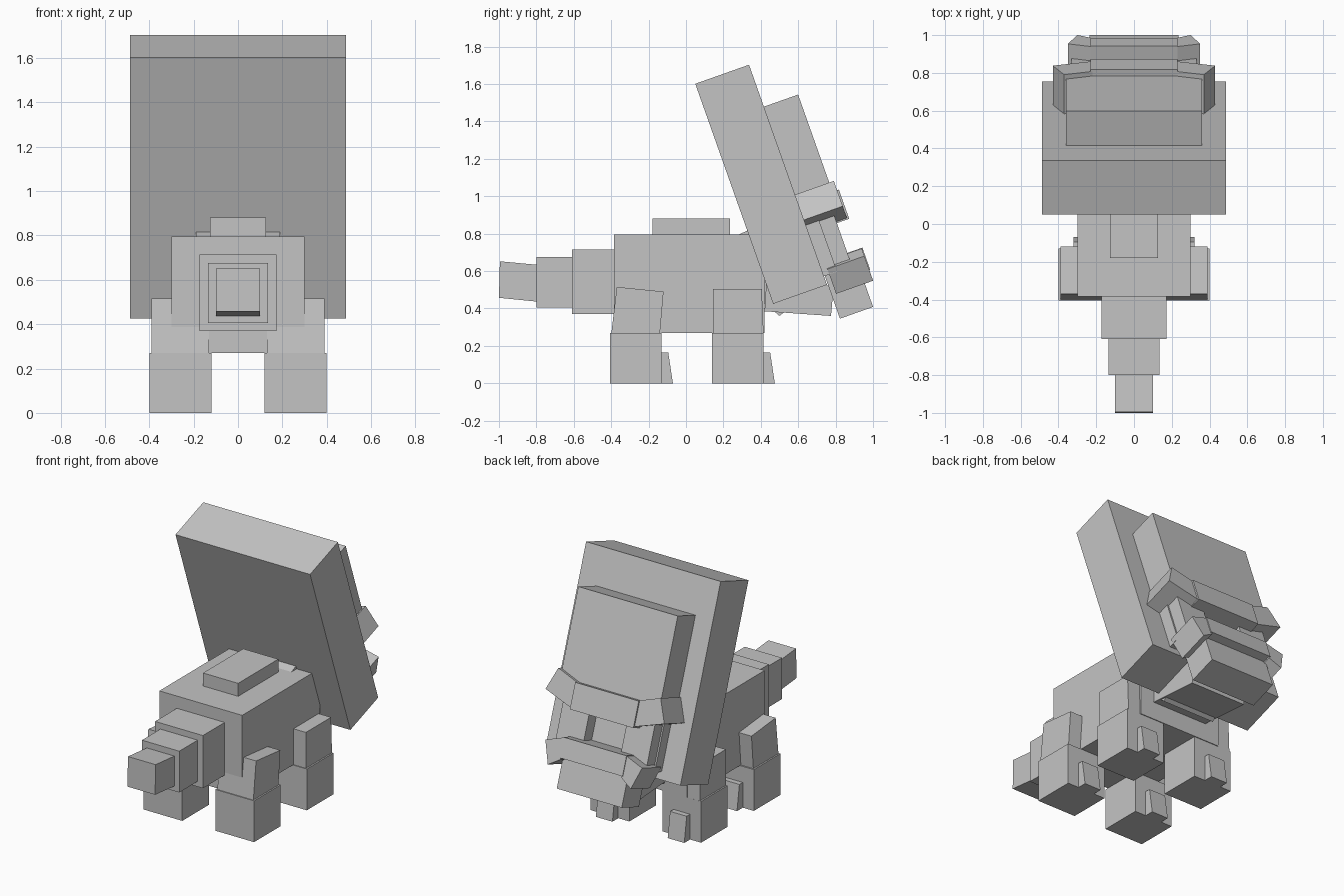
import bpy, bmesh, math
from mathutils import Matrix, Vector

old = bpy.data.objects.get("Cube")
if old:
    bpy.data.objects.remove(old, do_unlink=True)

grey = bpy.data.materials.new("stone_grey")
grey.use_nodes = True
colour = (0.55, 0.55, 0.55, 1)
grey.diffuse_color = colour
grey.node_tree.nodes["Principled BSDF"].inputs["Base Color"].default_value = colour

# Head frame: x sideways, y out of the face, z up along the leaning shield
HEAD = Matrix.Translation((0, 0.337, 1.703)) @ Matrix.Rotation(math.radians(19.5), 4, 'X')


def finish(name, bm, frame):
    bmesh.ops.recalc_face_normals(bm, faces=bm.faces)
    mesh = bpy.data.meshes.new(name)
    bm.to_mesh(mesh)
    bm.free()
    mesh.materials.append(grey)
    obj = bpy.data.objects.new(name, mesh)
    obj.matrix_world = frame
    bpy.context.scene.collection.objects.link(obj)
    return obj


def prism(name, outline, extrude, frame=Matrix()):
    """Extrude a flat outline of 3D points along a vector."""
    bm = bmesh.new()
    face = bm.faces.new([bm.verts.new(p) for p in outline])
    made = bmesh.ops.extrude_face_region(bm, geom=[face])
    moved = [v for v in made["geom"] if isinstance(v, bmesh.types.BMVert)]
    bmesh.ops.translate(bm, verts=moved, vec=extrude)
    return finish(name, bm, frame)


def box(name, x, y, z, frame=Matrix()):
    """Box between ranges on the three axes."""
    outline = [(x[0], y[0], z[0]), (x[0], y[1], z[0]),
               (x[0], y[1], z[1]), (x[0], y[0], z[1])]
    return prism(name, outline, Vector((x[1] - x[0], 0, 0)), frame)


def side_prism(name, x, profile):
    """Side profile of (y, z) points, extruded across x."""
    return prism(name, [(x[0], y, z) for y, z in profile],
                 Vector((x[1] - x[0], 0, 0)))


def sym(w):
    return (-w, w)


# Body, back plate and tail
box("body", sym(0.30), (-0.385, 0.42), (0.27, 0.795))
box("back_plate", sym(0.127), (-0.18, 0.235), (0.78, 0.88))
box("tail_base", sym(0.173), (-0.61, -0.37), (0.37, 0.715))
box("tail_middle", sym(0.135), (-0.80, -0.60), (0.405, 0.675))
side_prism("tail_tip", sym(0.10),
           [(-0.995, 0.652), (-0.78, 0.632), (-0.78, 0.435), (-1.0, 0.457)])

# Neck and throat
side_prism("neck", sym(0.19),
           [(0.27, 0.79), (0.36, 0.83), (0.65, 0.48), (0.50, 0.36), (0.30, 0.53)])
side_prism("throat", sym(0.20),
           [(0.42, 0.385), (0.775, 0.36), (0.79, 0.52), (0.43, 0.55)])

# Legs with thighs and toes
LEGS = {
    "back": (-0.405, [(-0.40, 0.26), (-0.37, 0.515), (-0.12, 0.49), (-0.14, 0.26)]),
    "front": (0.14, [(0.145, 0.26), (0.145, 0.505), (0.405, 0.505), (0.415, 0.26)]),
}
for side, s in (("left", 1), ("right", -1)):
    for place, (y, thigh) in LEGS.items():
        tag = f"{place}_{side}"
        box(f"{tag}_leg", (0.12 * s, 0.40 * s), (y, y + 0.275), (0, 0.27))
        side_prism(f"{tag}_thigh", (0.13 * s, 0.39 * s), thigh)
        side_prism(f"{tag}_toe", (0.20 * s, 0.32 * s),
                   [(y + 0.25, 0), (y + 0.335, 0), (y + 0.31, 0.165), (y + 0.25, 0.165)])

# Shield, forehead and face
box("shield", sym(0.487), (-0.305, 0), (-1.248, 0), HEAD)
box("forehead", sym(0.36), (-0.01, 0.194), (-0.86, -0.238), HEAD)
box("face", sym(0.34), (-0.01, 0.075), (-1.20, -0.80), HEAD)
box("beak", sym(0.235), (0.005, 0.193), (-1.442, -1.14), HEAD)
box("brow_centre", sym(0.23), (0, 0.23), (-0.955, -0.79), HEAD)
box("lip_centre", sym(0.23), (0.03, 0.245), (-1.25, -1.124), HEAD)

# Mirrored face pieces, outlined face-on as (x, z)
for side, s in (("left", 1), ("right", -1)):
    box(f"{side}_cheek", (0.135 * s, 0.33 * s), (0.05, 0.16), (-1.16, -0.85), HEAD)
    for part, y, depth, pts in (
        ("brow_end", 0, 0.22, [(0.22, -0.79), (0.37, -0.737), (0.43, -0.88), (0.22, -0.95)]),
        ("lip_end", 0.03, 0.21, [(0.22, -1.124), (0.35, -1.17), (0.30, -1.31), (0.22, -1.26)]),
    ):
        prism(f"{side}_{part}", [(x * s, y, z) for x, z in pts],
              Vector((0, depth, 0)), HEAD)
